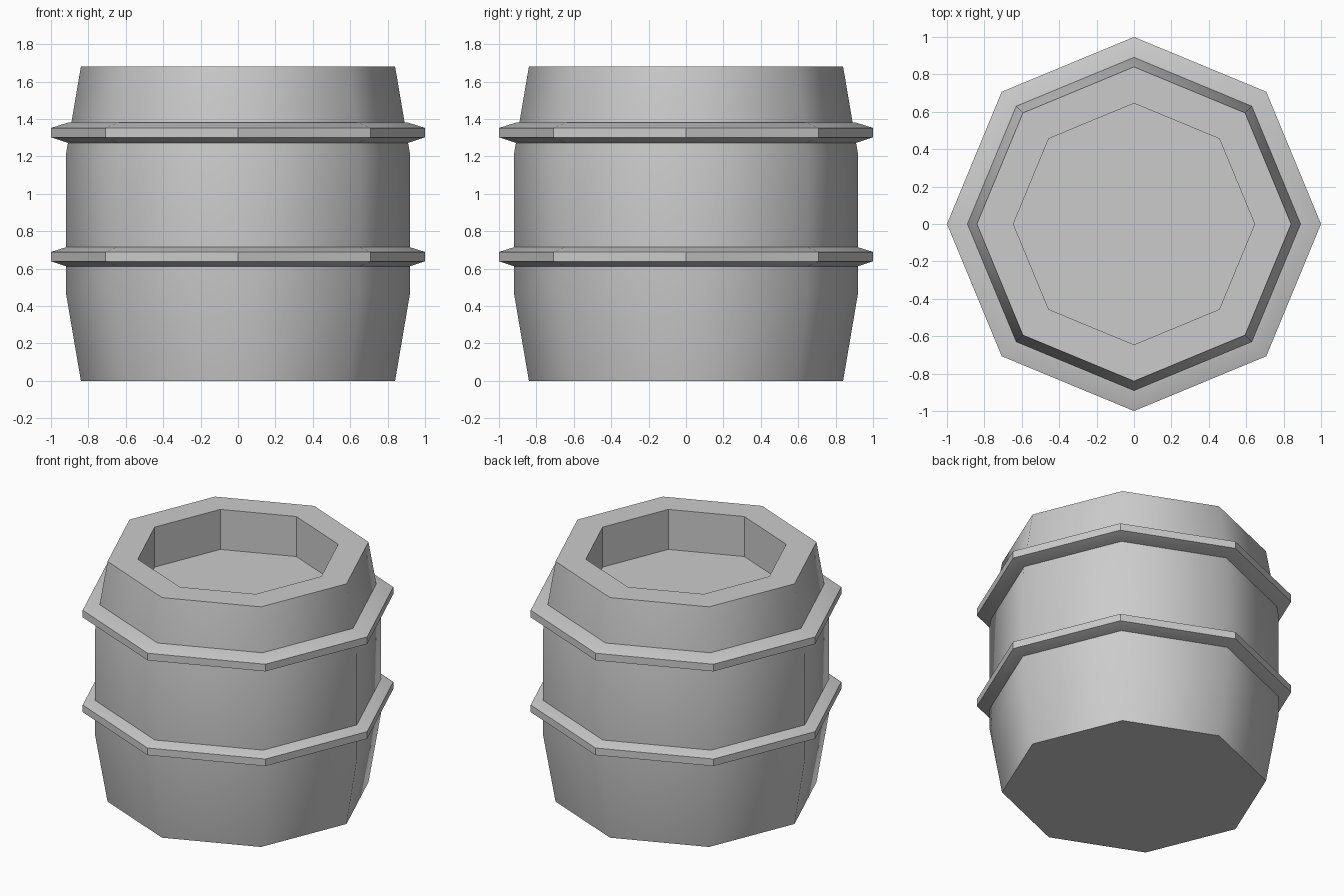
import bpy, bmesh, math

if "Cube" in bpy.data.objects:
    bpy.data.objects.remove(bpy.data.objects["Cube"])

SIDES = 8


def lathe(name, profile, caps=False, closed=False):
    """Revolve (radius, z) points into an eight-sided object."""
    bm = bmesh.new()
    rings = []
    for r, z in profile:
        rings.append([bm.verts.new((r * math.cos(i * math.tau / SIDES),
                                    r * math.sin(i * math.tau / SIDES), z))
                      for i in range(SIDES)])
    pairs = list(zip(rings, rings[1:]))
    if closed:
        pairs.append((rings[-1], rings[0]))
    for low, high in pairs:
        for i in range(SIDES):
            j = (i + 1) % SIDES
            bm.faces.new((low[i], low[j], high[j], high[i]))
    if caps:
        bm.faces.new(rings[0][::-1])
        bm.faces.new(rings[-1])
    bmesh.ops.recalc_face_normals(bm, faces=bm.faces)
    mesh = bpy.data.meshes.new(name)
    bm.to_mesh(mesh)
    bm.free()
    obj = bpy.data.objects.new(name, mesh)
    bpy.context.collection.objects.link(obj)
    # tapered sides blend smoothly, upright 45 degree corners stay sharp
    bpy.ops.object.select_all(action='DESELECT')
    obj.select_set(True)
    bpy.context.view_layer.objects.active = obj
    bpy.ops.object.shade_smooth_by_angle(angle=math.radians(44.9))
    return obj


# Barrel body with rim and recessed lid
lathe("barrel_body", [(0.84, 0), (0.92, 0.47), (0.92, 1.21), (0.84, 1.68),
                      (0.645, 1.68), (0.645, 1.40)], caps=True)

# Two bevelled hoops around the body
for label, z in (("lower", 0.664), ("upper", 1.327)):
    lathe(label + "_hoop", [(0.87, z - 0.055), (0.91, z - 0.055),
                            (1.0, z - 0.025), (1.0, z + 0.025),
                            (0.905, z + 0.055), (0.87, z + 0.055)], closed=True)
